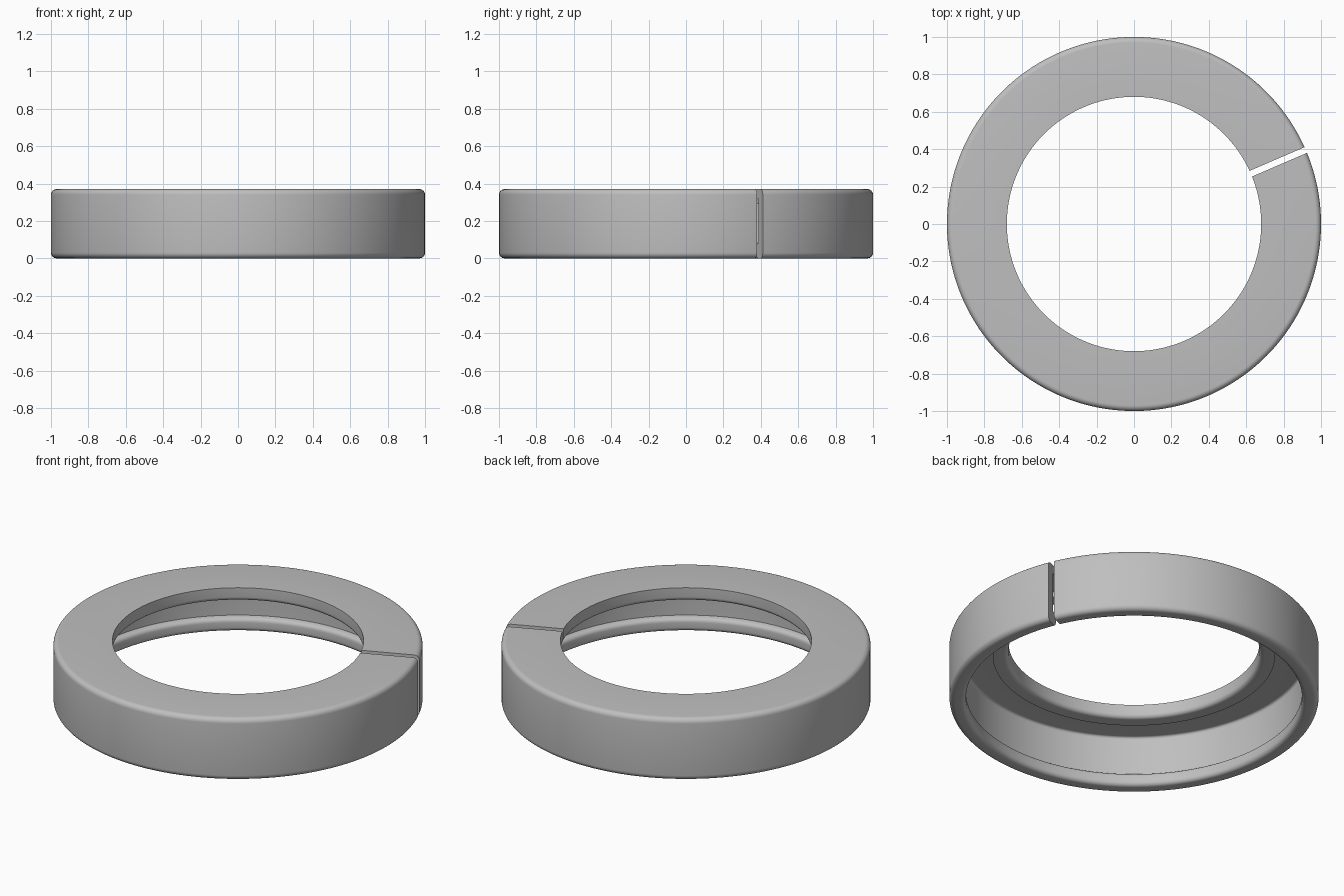
import bpy
import bmesh
from math import sin, cos, asin, pi, radians

cube = bpy.data.objects.get("Cube")
if cube:
    bpy.data.objects.remove(cube, do_unlink=True)

HEIGHT = 0.37
SEGMENTS = 160
SLOT_ANGLE = radians(23.3)
SLOT_HALF = 0.0165


def arc(cx, cz, radius, start, end, steps=6):
    """Points of a rounded corner in the (radius, height) plane."""
    angles = [radians(start + (end - start) * i / steps) for i in range(steps + 1)]
    return [(cx + radius * cos(a), cz + radius * sin(a)) for a in angles]


# Cross-section: top flange with a rib at the hole, thin wall, bead at the foot
profile = (
    [(0.68, HEIGHT)]
    + arc(0.97, HEIGHT - 0.03, 0.03, 90, 0)      # outer top edge
    + arc(0.97, 0.03, 0.03, 0, -90)              # outer bottom edge
    + arc(0.935, 0.025, 0.025, 270, 180)         # bead, lower edge
    + arc(0.935, 0.055, 0.025, 180, 90)          # bead, upper edge
    + [(0.945, 0.083), (0.945, 0.305)]           # inner wall
    + arc(0.93, 0.305, 0.015, 15, 90, 5)         # corner under the flange
    + [(0.765, 0.32), (0.765, 0.29)]             # rib, outer side
    + arc(0.705, 0.315, 0.025, 270, 180)         # rib, inner edge
)

# Sweep the section round, leaving a parallel-sided slot
bm = bmesh.new()
loops = []
for i in range(SEGMENTS + 1):
    t = 2 * i / SEGMENTS - 1
    loop = []
    for r, z in profile:
        a = SLOT_ANGLE + pi + t * (pi - asin(SLOT_HALF / r))
        loop.append(bm.verts.new((r * cos(a), r * sin(a), z)))
    loops.append(loop)

n = len(profile)
for a, b in zip(loops, loops[1:]):
    for j in range(n):
        k = (j + 1) % n
        bm.faces.new((a[j], a[k], b[k], b[j]))
bm.faces.new(loops[0])
bm.faces.new(loops[-1])
bmesh.ops.recalc_face_normals(bm, faces=bm.faces)

mesh = bpy.data.meshes.new("split_ring")
bm.to_mesh(mesh)
bm.free()
ring = bpy.data.objects.new("split_ring", mesh)
bpy.context.collection.objects.link(ring)

# Plain grey finish
colour = (0.52, 0.52, 0.52, 1.0)
grey = bpy.data.materials.new("plain_grey")
grey.use_nodes = True
grey.diffuse_color = colour
grey.node_tree.nodes["Principled BSDF"].inputs["Base Color"].default_value = colour
mesh.materials.append(grey)

bpy.ops.object.select_all(action="DESELECT")
ring.select_set(True)
bpy.context.view_layer.objects.active = ring
bpy.ops.object.shade_smooth_by_angle(angle=radians(30))
